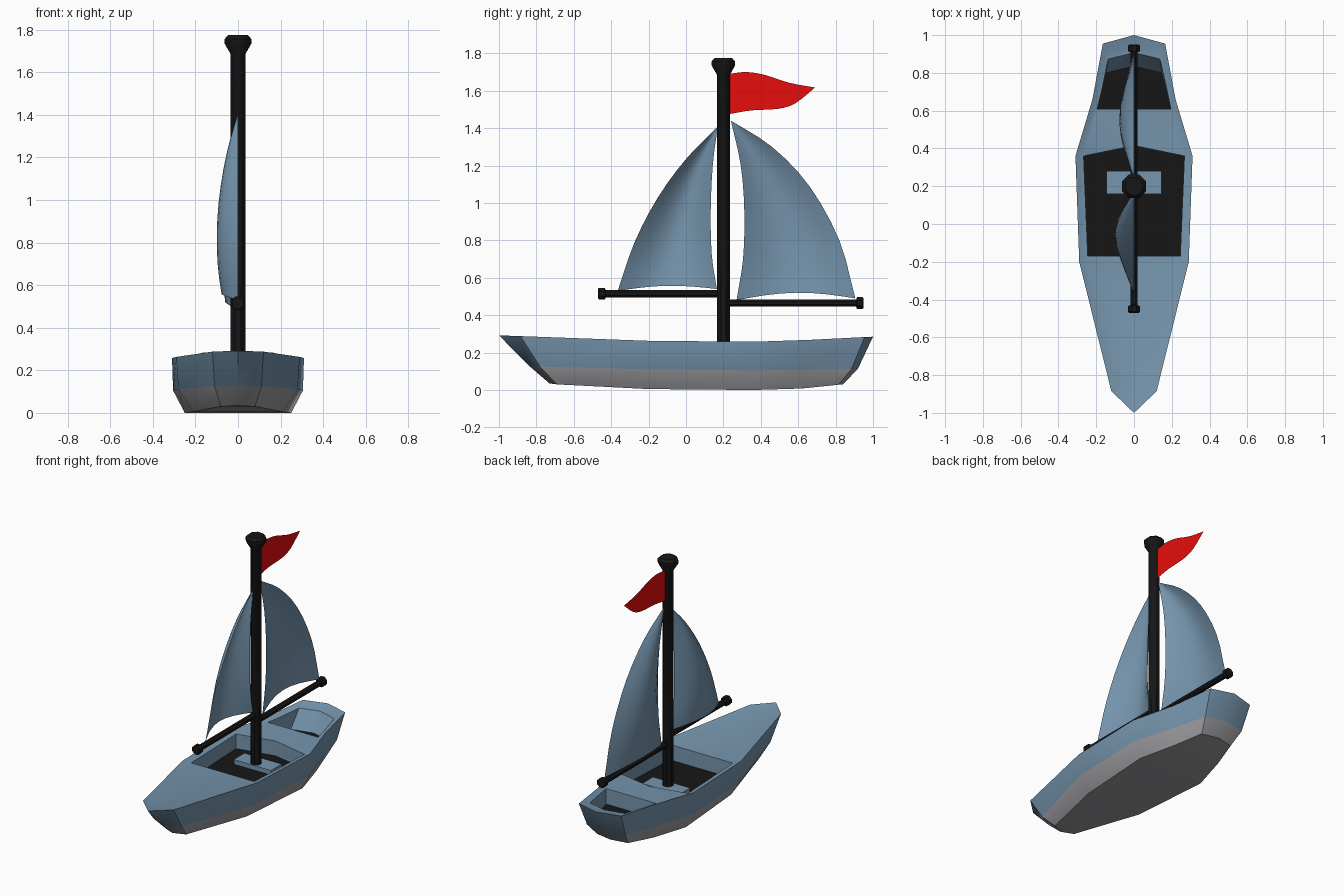
import bpy, bmesh, math
from mathutils import Matrix

if "Cube" in bpy.data.objects:
    bpy.data.objects.remove(bpy.data.objects["Cube"])


def material(name, r, g, b):
    m = bpy.data.materials.new(name)
    m.diffuse_color = (r, g, b, 1)
    m.use_nodes = True
    m.node_tree.nodes["Principled BSDF"].inputs["Base Color"].default_value = m.diffuse_color
    return m


BLUE = material("blue", 0.18, 0.30, 0.42)
GREY = material("grey", 0.33, 0.33, 0.35)
BLACK = material("black", 0.008, 0.008, 0.008)
RED = material("red", 0.8, 0.004, 0.004)


def finish(name, bm, mats, angle=None, solid=True):
    if solid:
        bmesh.ops.recalc_face_normals(bm, faces=bm.faces)
    me = bpy.data.meshes.new(name)
    bm.to_mesh(me)
    bm.free()
    for m in mats:
        me.materials.append(m)
    ob = bpy.data.objects.new(name, me)
    bpy.context.collection.objects.link(ob)
    if angle:
        smooth(ob, angle)
    return ob


def activate(ob):
    bpy.ops.object.select_all(action='DESELECT')
    ob.select_set(True)
    bpy.context.view_layer.objects.active = ob


def smooth(ob, angle):
    activate(ob)
    bpy.ops.object.shade_smooth_by_angle(angle=math.radians(angle))


def mirrored(half):
    """Closed outline from a right half that starts and ends on x = 0."""
    return half + [(-x, y, z) for x, y, z in half[-2:0:-1]]


def lathe(name, profile, matrix, sides=8):
    """Turned part: profile of (radius, height) along local z."""
    bm = bmesh.new()
    rings = []
    for r, h in profile:
        a = [math.tau * (i + 0.5) / sides for i in range(sides)]
        rings.append([bm.verts.new((r * math.cos(t), r * math.sin(t), h)) for t in a])
    for p, q in zip(rings, rings[1:]):
        for i in range(sides):
            j = (i + 1) % sides
            bm.faces.new((p[i], p[j], q[j], q[i]))
    bm.faces.new(rings[0])
    bm.faces.new(rings[-1])
    bm.transform(matrix)
    return finish(name, bm, [BLACK], 40)


# Hull: horizontal outlines from keel up to the sunken deck
bottom = [(0, -.73, .035), (.08, -.69, .03), (.21, -.2, .005), (.25, .36, 0),
          (.18, .62, .008), (.12, .815, .028), (0, .84, .03)]
chine = [(0, -.84, .13), (.11, -.78, .125), (.28, -.2, .11), (.305, .36, .105),
         (.215, .65, .108), (.15, .885, .112), (0, .92, .115)]
gunwale = [(0, -1, .292), (.12, -.885, .288), (.29, -.2, .263), (.31, .36, .258),
           (.22, .66, .268), (.165, .955, .283), (0, 1, .285)]
deck = [(0, -.93, .28), (.09, -.85, .275), (.252, -.2, .248), (.272, .36, .243),
        (.188, .66, .25), (.142, .9, .265), (0, .93, .267)]
bm = bmesh.new()
rings = [[bm.verts.new(p) for p in mirrored(r)] for r in (bottom, chine, gunwale, deck)]
n = len(rings[0])
for k, (p, q) in enumerate(zip(rings, rings[1:])):
    for i in range(n):
        j = (i + 1) % n
        bm.faces.new((p[i], p[j], q[j], q[i])).material_index = 1 if k == 0 else 0
for ring, mat in ((rings[0], 1), (rings[3], 0)):
    for i in range(6):
        loop = [ring[i], ring[i + 1], ring[(n - i - 1) % n], ring[(n - i) % n]]
        bm.faces.new(list(dict.fromkeys(loop))).material_index = mat
hull = finish("hull", bm, [BLUE, GREY, BLACK])


# Cockpit and stern well: cut from the hull, leaving black floors
def cut(low, high):
    bm = bmesh.new()
    lo, hi = [[bm.verts.new((x, y, z)) for x, y in half + [(-x, y) for x, y in half[::-1] if x]]
              for half, z in ((low, .14), (high, .40))]
    m = len(lo)
    for i in range(m):
        j = (i + 1) % m
        bm.faces.new((lo[i], lo[j], hi[j], hi[i]))
    bm.faces.new(lo).material_index = 2
    bm.faces.new(hi)
    tool = finish("cutter", bm, [BLUE, GREY, BLACK])
    tool.hide_render = True
    mod = hull.modifiers.new("well", 'BOOLEAN')
    mod.operation = 'DIFFERENCE'
    mod.solver = 'EXACT'
    mod.object = tool
    activate(hull)
    bpy.ops.object.modifier_apply(modifier=mod.name)
    bpy.data.objects.remove(tool)


cockpit = [(.245, -.17), (.267, .36), (0, .415)]
cut(cockpit, cockpit)
cut([(.195, .61), (.148, .80), (0, .835)], [(.195, .61), (.125, .955), (0, .985)])
smooth(hull, 35)

# Mast step block on the cockpit floor
bm = bmesh.new()
bmesh.ops.create_cube(bm, size=1, matrix=Matrix.Translation((0, .22, .152))
                      @ Matrix.Diagonal((.29, .12, .04, 1)))
finish("mast_step", bm, [BLUE])

# Mast with flared cap, and two booms with end knobs
lathe("mast", [(.037, .14), (.037, 1.685), (.068, 1.735), (.068, 1.757), (.05, 1.775)],
      Matrix.Translation((0, .2, 0)))


def boom(name, z, length, direction):
    lathe(name, [(.021, 0), (.021, length - .04), (.034, length - .036),
                 (.034, length - .006), (.028, length)],
          Matrix.Translation((0, .2, z)) @ Matrix.Rotation(-direction * math.pi / 2, 4, 'X'))


boom("aft_boom", .465, .75, 1)
boom("fore_boom", .515, .67, -1)


# Cloth: a grid stretched between two edge curves, with a sideways belly
def sample(points, t):
    """Catmull-Rom point at t in 0..1 along a (y, z) polyline."""
    s = t * (len(points) - 1)
    i = min(int(s), len(points) - 2)
    f = s - i
    b, c = points[i], points[i + 1]
    a = points[i - 1] if i else [2 * u - v for u, v in zip(b, c)]
    d = points[i + 2] if i + 2 < len(points) else [2 * v - u for u, v in zip(b, c)]
    return [.5 * (2 * q + (r - p) * f + (2 * p - 5 * q + 4 * r - s4) * f * f
                  + (3 * q - p - 3 * r + s4) * f ** 3) for p, q, r, s4 in zip(a, b, c, d)]


def cloth(name, edge_a, edge_b, mat, belly, foot_lift=0, nu=8, nv=12):
    bm = bmesh.new()
    grid = []
    for j in range(nv + 1):
        v = j / nv
        a, b = sample(edge_a, v), sample(edge_b, v)
        row = []
        for i in range(nu + 1):
            u = i / nu
            arch = math.sin(math.pi * u)
            row.append(bm.verts.new((-belly * arch * math.sin(math.pi * .72 * v),
                                     a[0] + (b[0] - a[0]) * u,
                                     a[1] + (b[1] - a[1]) * u + foot_lift * arch * v ** 3)))
        grid.append(row)
    for p, q in zip(grid, grid[1:]):
        for i in range(nu):
            bm.faces.new((p[i], p[i + 1], q[i + 1], q[i]))
    bmesh.ops.remove_doubles(bm, verts=bm.verts, dist=.0005)
    return finish(name, bm, [mat], 60, solid=False)


cloth("aft_sail", [(.24, 1.44), (.293, 1.2), (.312, .95), (.305, .7), (.27, .48)],
      [(.24, 1.44), (.46, 1.30), (.66, 1.09), (.82, .80), (.905, .49)], BLUE, .078, .035)
cloth("fore_sail", [(.17, 1.41), (.143, 1.2), (.132, .95), (.138, .72), (.165, .54)],
      [(.17, 1.41), (.0, 1.235), (-.15, 1.03), (-.275, .79), (-.365, .53)], BLUE, .1, .022)

# Pennant at the mast head
cloth("flag", [(.23, 1.475), (.35, 1.495), (.49, 1.503), (.585, 1.533), (.69, 1.617)],
      [(.23, 1.69), (.32, 1.70), (.42, 1.685), (.55, 1.643), (.69, 1.617)], RED, 0, 0, 3, 12)
